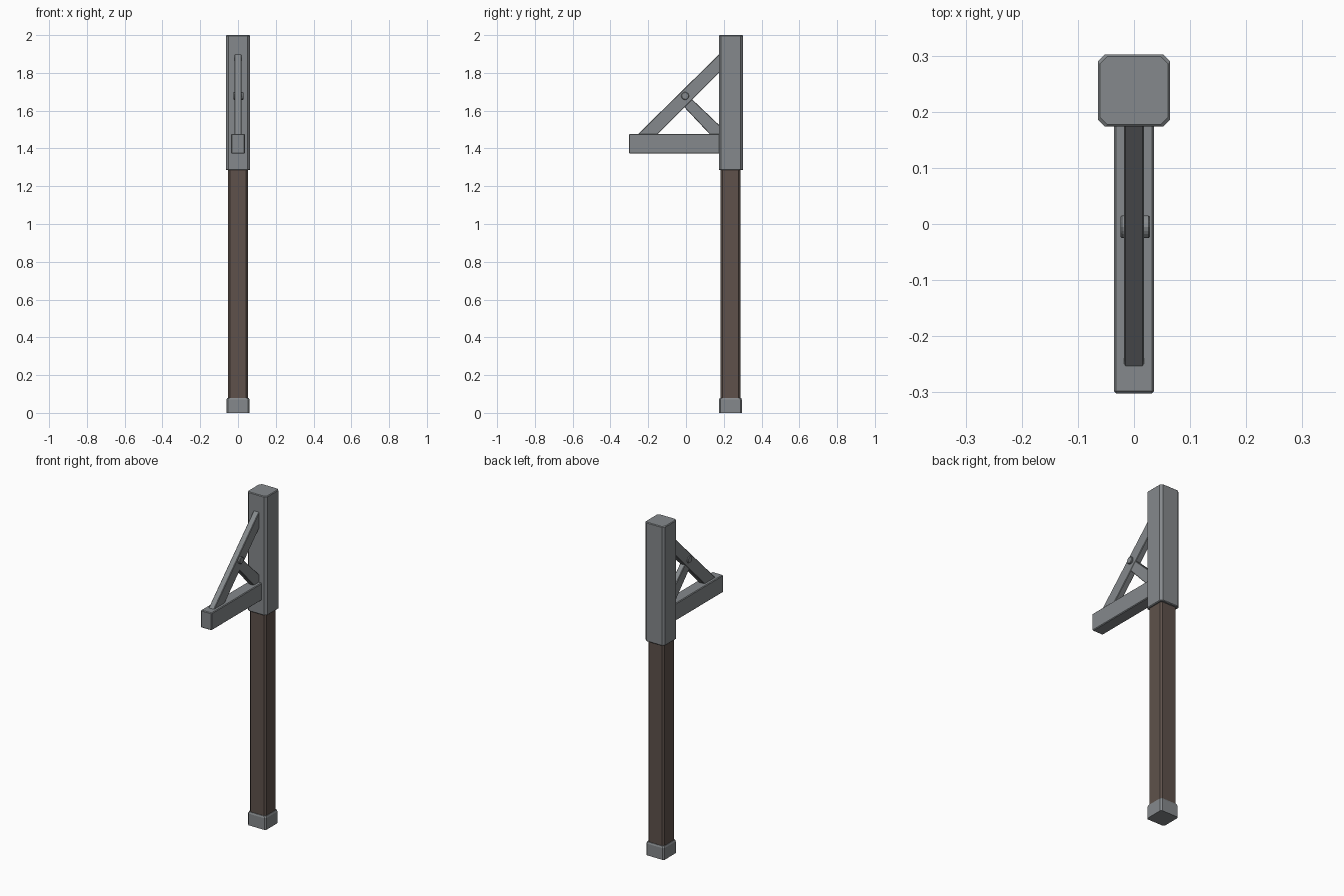
import bpy, bmesh, math
from mathutils import Matrix

if "Cube" in bpy.data.objects:
    bpy.data.objects.remove(bpy.data.objects["Cube"])


def material(name, rgb):
    m = bpy.data.materials.new(name)
    m.diffuse_color = (*rgb, 1.0)
    m.use_nodes = True
    m.node_tree.nodes["Principled BSDF"].inputs["Base Color"].default_value = m.diffuse_color
    return m


STEEL = material("grey_metal", (0.235, 0.25, 0.262))
WOOD = material("dark_brown_wood", (0.112, 0.083, 0.070))


def finish(name, bm, mat, bevel=0.0):
    bmesh.ops.recalc_face_normals(bm, faces=bm.faces[:])
    me = bpy.data.meshes.new(name)
    bm.to_mesh(me)
    bm.free()
    me.materials.append(mat)
    ob = bpy.data.objects.new(name, me)
    bpy.context.collection.objects.link(ob)
    if bevel:
        mod = ob.modifiers.new("edge_bevel", 'BEVEL')
        mod.width = bevel
        mod.segments = 1
        mod.limit_method = 'ANGLE'
        mod.angle_limit = math.radians(30)
    return ob


def post(name, half, chamfer, rings, mat, yc=0.238):
    """Chamfered square column; rings are (z, inset) pairs."""
    bm = bmesh.new()
    loops = []
    for z, inset in rings:
        h = half - inset
        c = h - chamfer
        pts = [(c, -h), (h, -c), (h, c), (c, h), (-c, h), (-h, c), (-h, -c), (-c, -h)]
        loops.append([bm.verts.new((x, yc + y, z)) for x, y in pts])
    for a, b in zip(loops, loops[1:]):
        for i in range(8):
            j = (i + 1) % 8
            bm.faces.new((a[i], a[j], b[j], b[i]))
    bm.faces.new(loops[0])
    bm.faces.new(loops[-1])
    return finish(name, bm, mat)


def side_profile(name, pts, half_x, mat, bevel):
    """Extrude a y-z outline symmetrically along x."""
    bm = bmesh.new()
    face = bm.faces.new([bm.verts.new((-half_x, y, z)) for y, z in pts])
    ext = bmesh.ops.extrude_face_region(bm, geom=[face])
    for v in ext["geom"]:
        if isinstance(v, bmesh.types.BMVert):
            v.co.x = half_x
    return finish(name, bm, mat, bevel)


# upright: shaft, foot cap and upper sleeve
post("wooden_post", 0.0535, 0.010, [(0.06, 0), (1.31, 0)], WOOD, 0.2355)
post("foot_cap", 0.0605, 0.008, [(0.0, 0), (0.07, 0), (0.08, 0.004)], STEEL, 0.2355)
post("upper_sleeve", 0.0645, 0.013,
     [(1.285, 0.004), (1.289, 0), (1.996, 0), (2.0, 0.004)], STEEL)

# horizontal arm
side_profile("arm", [(-0.302, 1.373), (0.19, 1.373), (0.19, 1.477), (-0.302, 1.477)],
             0.036, STEEL, 0.004)

# diagonal brace and short strut
side_profile("diagonal_brace",
             [(-0.265, 1.465), (-0.16, 1.465), (0.19, 1.815), (0.19, 1.913)],
             0.018, STEEL, 0.003)
side_profile("short_strut",
             [(-0.02, 1.63), (0.14, 1.46), (0.19, 1.46), (0.19, 1.51), (0.02, 1.672)],
             0.0165, STEEL, 0.003)

# bolt through the brace joint
bm = bmesh.new()
bmesh.ops.create_cone(bm, cap_ends=True, segments=12, radius1=0.021, radius2=0.021,
                      depth=0.053,
                      matrix=Matrix.Translation((0.002, -0.005, 1.678))
                      @ Matrix.Rotation(math.pi / 2, 4, 'Y'))
finish("brace_bolt", bm, STEEL, 0.003)
